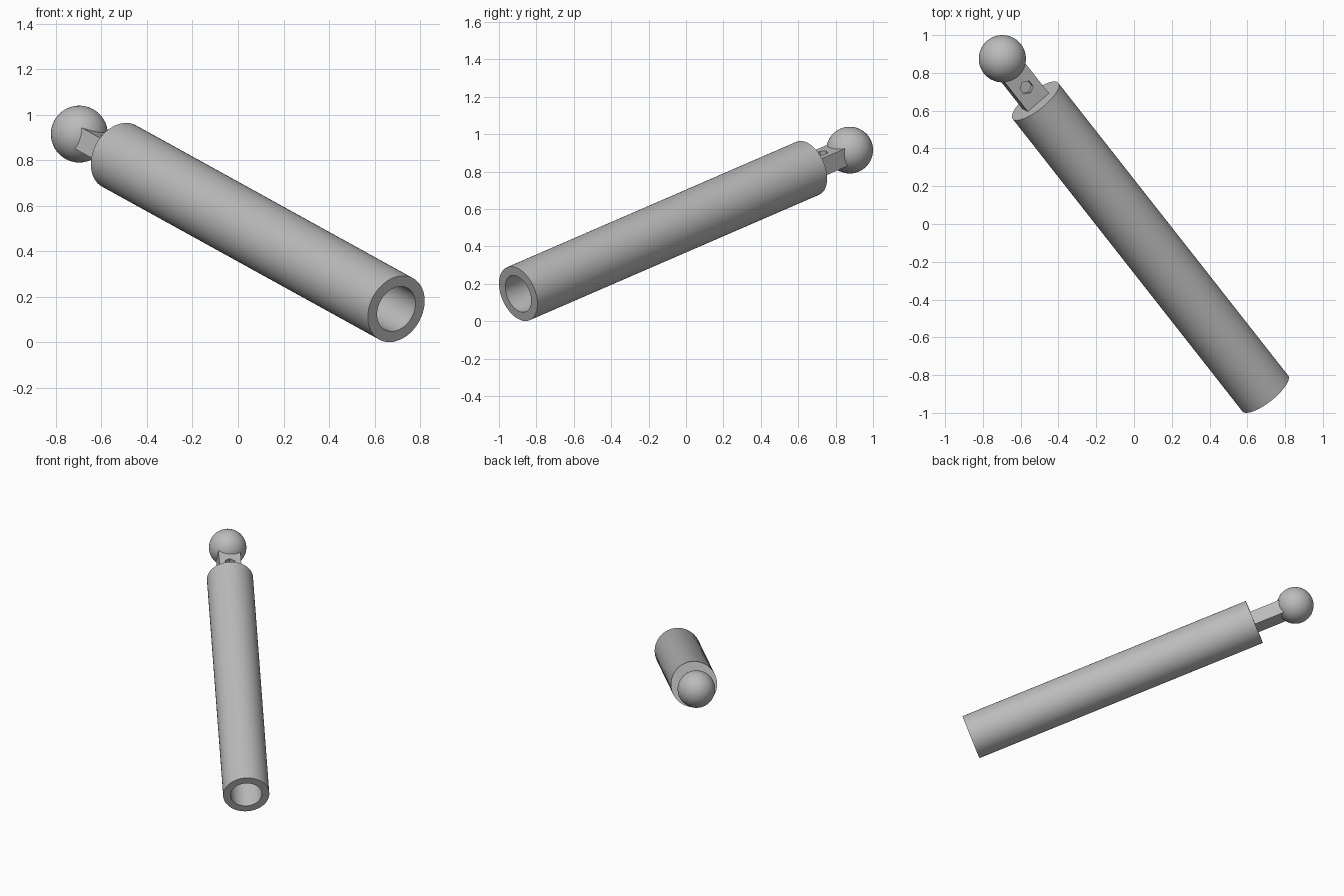
import bpy, bmesh, math
from mathutils import Matrix, Vector

if "Cube" in bpy.data.objects:
    bpy.data.objects.remove(bpy.data.objects["Cube"], do_unlink=True)

grey = bpy.data.materials.new("plain grey")
grey.use_nodes = True
COLOUR = (0.5, 0.5, 0.5, 1)
grey.diffuse_color = COLOUR
grey.node_tree.nodes["Principled BSDF"].inputs["Base Color"].default_value = COLOUR

# Local frame: origin at the tube's open end, local z runs along the tube
start, ball_pos = Vector((0.695, -0.897, 0.147)), Vector((-0.697, 0.875, 0.915))
axis = (ball_pos - start).normalized()
across = Vector((0.752, 0.644, -0.134))
across = (across - axis * across.dot(axis)).normalized()
up = across.cross(axis)
frame = Matrix((across, -up, axis)).transposed().to_4x4()
frame.translation = start

BALL_Z = (ball_pos - start).length
TUBE_LEN = BALL_Z - 0.3
RADIUS, BORE = 0.154, 0.104


def finish(name, bm, smooth=True):
    bmesh.ops.recalc_face_normals(bm, faces=bm.faces)
    mesh = bpy.data.meshes.new(name)
    bm.to_mesh(mesh)
    bm.free()
    mesh.materials.append(grey)
    obj = bpy.data.objects.new(name, mesh)
    bpy.context.collection.objects.link(obj)
    obj.matrix_world = frame
    if smooth:
        bpy.ops.object.select_all(action='DESELECT')
        obj.select_set(True)
        bpy.context.view_layer.objects.active = obj
        bpy.ops.object.shade_smooth_by_angle(angle=math.radians(35))
    return obj


# Hollow tube, closed at the ball end
bm = bmesh.new()
profile = [(0, 1.9), (BORE, 1.9), (BORE, 0), (RADIUS, 0), (RADIUS, TUBE_LEN), (0, TUBE_LEN)]
verts = [bm.verts.new((r, 0, z)) for r, z in profile]
edges = [bm.edges.new(pair) for pair in zip(verts, verts[1:])]
bmesh.ops.spin(bm, geom=verts + edges, axis=(0, 0, 1), cent=(0, 0, 0),
               angle=math.tau, steps=64)
bmesh.ops.remove_doubles(bm, verts=bm.verts, dist=0.0001)
finish("tube", bm)

# Ball on the end
bm = bmesh.new()
bmesh.ops.create_uvsphere(bm, u_segments=48, v_segments=24, radius=0.125,
                          matrix=Matrix.Translation((0, 0, BALL_Z)))
finish("ball", bm)

# Rectangular shank joining tube and ball
bm = bmesh.new()
bmesh.ops.create_cube(bm, size=1, matrix=Matrix.Translation((0, 0, BALL_Z - 0.18))
                      @ Matrix.Diagonal((0.149, 0.098, 0.28, 1)))
shank = finish("shank", bm, smooth=False)

# Hexagonal socket sunk into the top of the shank
bm = bmesh.new()
bmesh.ops.create_cone(bm, cap_ends=True, segments=6, radius1=0.037, radius2=0.037, depth=0.08,
                      matrix=Matrix.Translation((0, -0.059, BALL_Z - 0.194))
                      @ Matrix.Rotation(math.pi / 2, 4, 'X'))
cutter = finish("socket_cutter", bm, smooth=False)
cutter.hide_render = True
cutter.hide_viewport = True
cut = shank.modifiers.new("socket", 'BOOLEAN')
cut.operation = 'DIFFERENCE'
cut.solver = 'EXACT'
cut.object = cutter
